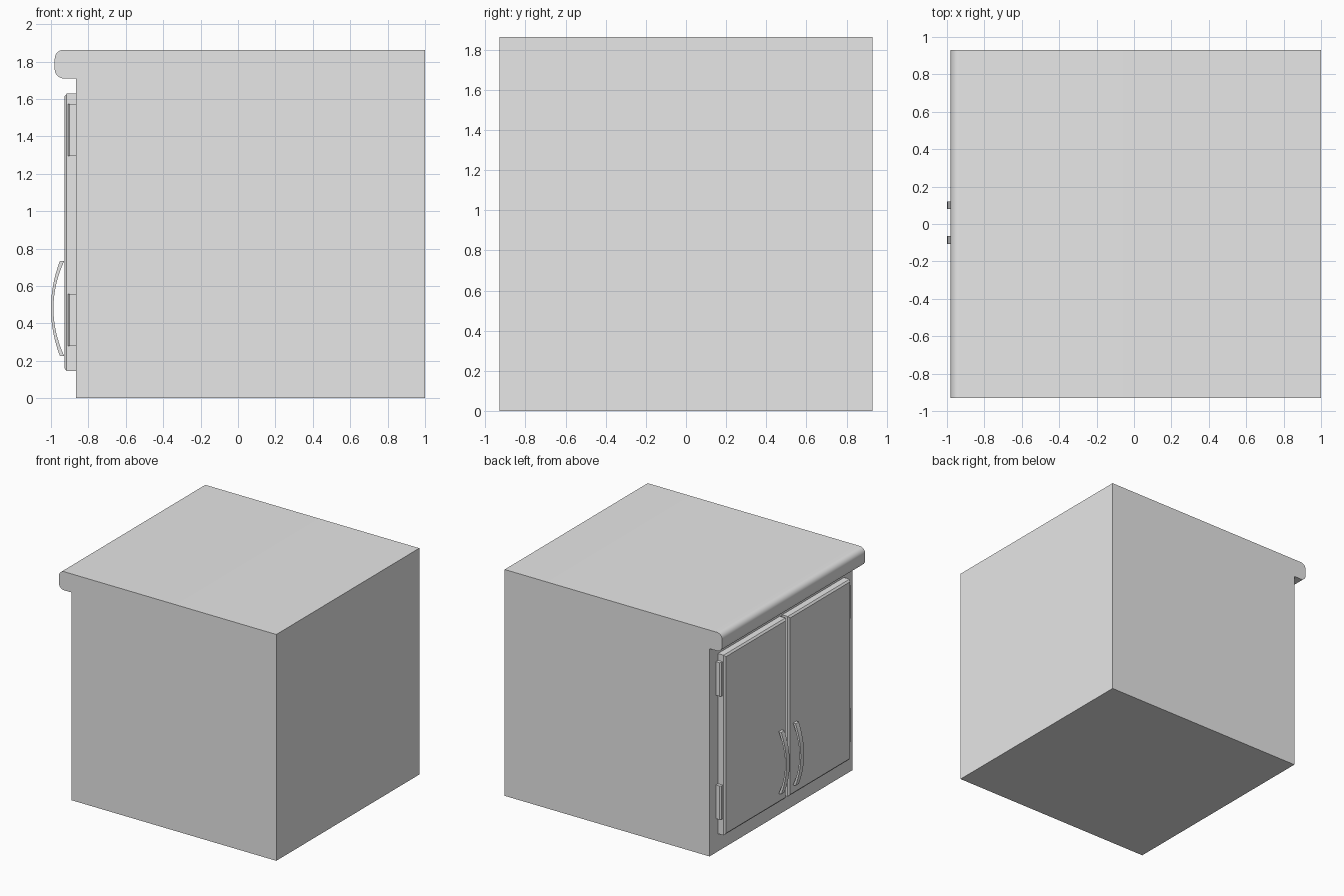
import bpy, bmesh, math

cube = bpy.data.objects.get("Cube")
if cube:
    bpy.data.objects.remove(cube)

grey = bpy.data.materials.new("light_grey")
grey.use_nodes = True
colour = (0.8, 0.8, 0.8, 1)
grey.diffuse_color = colour
grey.node_tree.nodes["Principled BSDF"].inputs["Base Color"].default_value = colour


def loft(name, rings):
    """Skin a stack of matching closed rings and cap both ends."""
    bm = bmesh.new()
    loops = [[bm.verts.new(p) for p in ring] for ring in rings]
    count = len(loops[0])
    for a, b in zip(loops, loops[1:]):
        for i in range(count):
            j = (i + 1) % count
            bm.faces.new((a[i], a[j], b[j], b[i]))
    bm.faces.new(loops[0])
    bm.faces.new(loops[-1])
    bmesh.ops.recalc_face_normals(bm, faces=bm.faces)
    mesh = bpy.data.meshes.new(name)
    bm.to_mesh(mesh)
    bm.free()
    mesh.materials.append(grey)
    obj = bpy.data.objects.new(name, mesh)
    bpy.context.collection.objects.link(obj)
    return obj


def smooth(obj):
    for face in obj.data.polygons:
        face.use_smooth = True
    obj.data.set_sharp_from_angle(angle=math.radians(30))


def along_y(name, profile, y0, y1):
    return loft(name, [[(x, y, z) for x, z in profile] for y in (y0, y1)])


def arc(cx, cz, r, start, end, steps=8):
    angles = [math.radians(start + (end - start) * i / steps) for i in range(steps + 1)]
    return [(cx + r * math.cos(a), cz + r * math.sin(a)) for a in angles]


FACE = -0.865      # cabinet face carrying the doors
TOP = 1.863
LIP = 1.71         # underside of the worktop overhang
R = 0.048
NOSE = -0.98 + R

# Cabinet body with rounded worktop overhang
body = [(FACE, 0), (1, 0), (1, TOP)]
body += arc(NOSE, TOP - R, R, 90, 180)
body += arc(NOSE, LIP + R, R, 180, 270)
body += [(FACE, LIP)]
smooth(along_y("cabinet_body", body, -0.93, 0.93))


def rectangle(x, y0, y1, z0, z1):
    return [(x, y0, z0), (x, y1, z0), (x, y1, z1), (x, y0, z1)]


for side, s in (("left", -1), ("right", 1)):
    # Door with chamfered front edge
    inner, outer, low, high, c = 0.015, 0.82, 0.145, 1.628, 0.015
    loft(side + "_door", [
        rectangle(FACE, s * inner, s * outer, low, high),
        rectangle(-0.916, s * inner, s * outer, low, high),
        rectangle(-0.928, s * (inner + c), s * (outer - c), low + c, high - c)])

    # Hinges on the outer door edge
    section = [(FACE, 0.815), (-0.91, 0.815), (-0.91, 0.837), (-0.9, 0.848), (FACE, 0.848)]
    for level, z0 in (("lower", 0.28), ("upper", 1.295)):
        loft(side + "_" + level + "_hinge",
             [[(x, s * y, z) for x, y in section] for z in (z0, z0 + 0.277)])

    # Bowed pull handle
    steps = 16
    ts = [-1 + 2 * i / steps for i in range(steps + 1)]
    front = [(-1 + 0.048 * t * t, 0.48 + 0.255 * t) for t in ts]
    back = [(-0.987 + 0.058 * t * t, 0.48 + 0.255 * t) for t in reversed(ts)]
    y = 0.007 + s * 0.093
    smooth(along_y(side + "_handle", front + back, y - 0.021, y + 0.021))
